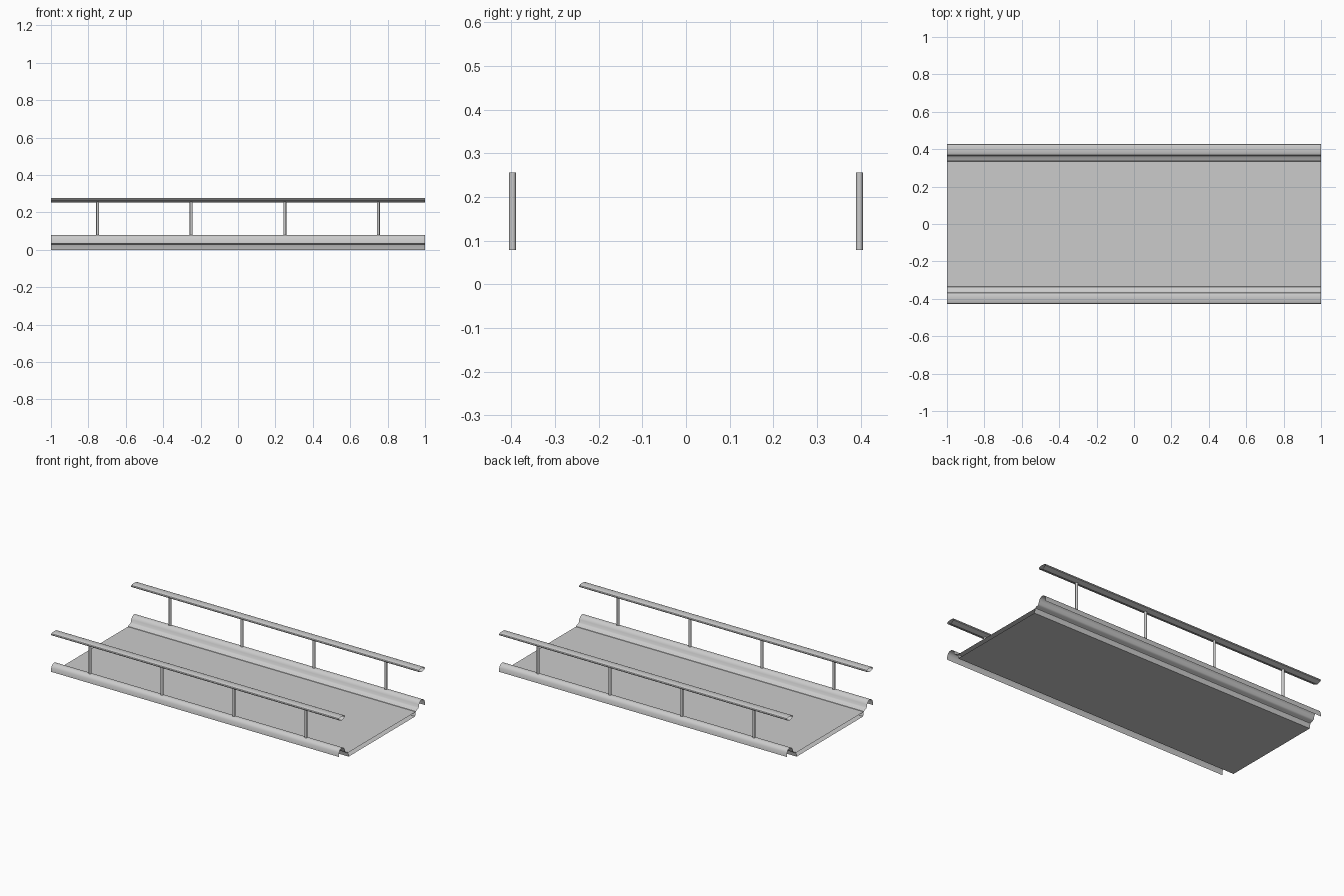
import bpy, bmesh, math

if "Cube" in bpy.data.objects:
    bpy.data.objects.remove(bpy.data.objects["Cube"])

def extrude_profile(name, pts, closed=False, flip=False):
    """Open-ended sheet: a (y, z) profile swept along x from -1 to 1."""
    bm = bmesh.new()
    a = [bm.verts.new((-1, y, z)) for y, z in pts]
    b = [bm.verts.new((1, y, z)) for y, z in pts]
    n = len(pts)
    for i in range(n if closed else n - 1):
        j = (i + 1) % n
        f = bm.faces.new((a[i], a[j], b[j], b[i]))
        if flip:
            f.normal_flip()
    return finish(name, bm)

def finish(name, bm):
    me = bpy.data.meshes.new(name)
    bm.to_mesh(me)
    bm.free()
    ob = bpy.data.objects.new(name, me)
    bpy.context.collection.objects.link(ob)
    bpy.ops.object.select_all(action='DESELECT')
    ob.select_set(True)
    bpy.context.view_layer.objects.active = ob
    bpy.ops.object.shade_smooth_by_angle(angle=math.radians(35))
    return ob

# trough: flat bottom with stepped, rolled-over kerbs on both sides
kerb = [(.33, 0), (.333, .018), (.337, .029), (.345, .034), (.358, .037),
        (.365, .044), (.369, .06), (.377, .073), (.389, .08), (.405, .08),
        (.417, .073), (.425, .06), (.427, .035)]
extrude_profile("kerb_trough", [(-y, z) for y, z in reversed(kerb)] + kerb, flip=True)

# walking deck
extrude_profile("deck", [(-.335, .027), (.335, .027)], flip=True)

RAIL_Y = .397
rail = [(0, .253), (.028, .264), (.03, .269), (.027, .274), (.018, .278),
        (-.018, .278), (-.027, .274), (-.03, .269), (-.028, .264)]
for side, s in (("front", -1), ("back", 1)):
    # handrail with a V underside
    extrude_profile(side + "_handrail", [(s * RAIL_Y + y, z) for y, z in rail],
                    closed=True, flip=True)
    # posts
    for i in range(4):
        bm = bmesh.new()
        bmesh.ops.create_cone(bm, segments=12, radius1=.008, radius2=.008,
                              depth=.177, cap_ends=False)
        bmesh.ops.translate(bm, verts=bm.verts,
                            vec=(-.75 + .5 * i, s * RAIL_Y, .1675))
        finish(f"{side}_post_{i + 1}", bm)
